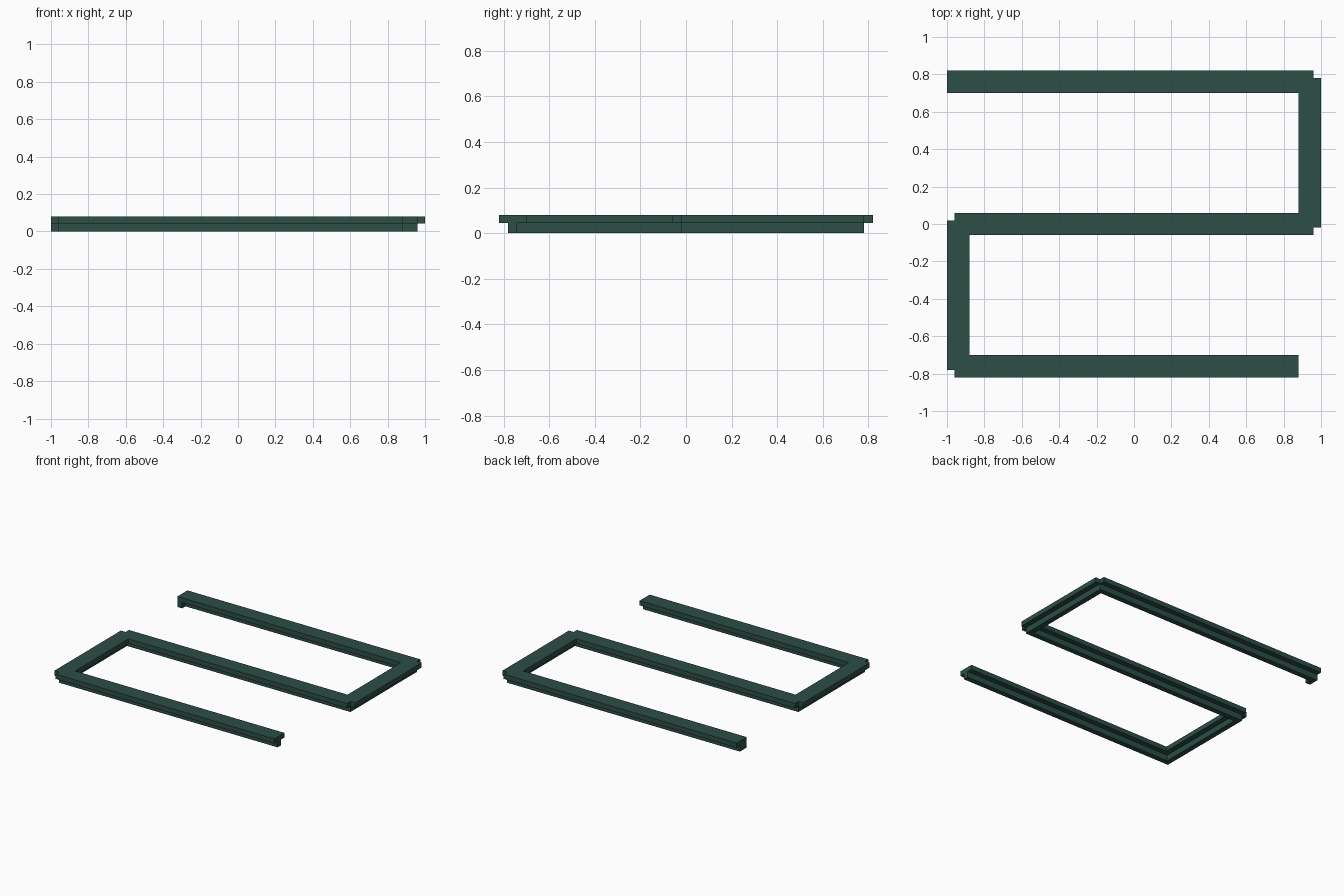
import bpy
import bmesh

if "Cube" in bpy.data.objects:
    bpy.data.objects.remove(bpy.data.objects["Cube"])

# One dark green finish
green = bpy.data.materials.new("dark_green")
green.diffuse_color = (0.026, 0.074, 0.061, 1)
green.use_nodes = True
green.node_tree.nodes["Principled BSDF"].inputs["Base Color"].default_value = green.diffuse_color

W, S, STEP, TOP = 0.06, 0.02, 0.044, 0.08   # flange half width, stem half width, heights
T_PROFILE = [(-S, 0), (S, 0), (S, STEP), (W, STEP),
             (W, TOP), (-W, TOP), (-W, STEP), (-S, STEP)]
STUB_PROFILE = [(-W, 0), (S, 0), (S, STEP), (-W, STEP)]


def bar(name, axis, start, end, centre, profile=T_PROFILE):
    """Extrude a cross-section along x or y."""
    bm = bmesh.new()

    def point(along, across, z):
        return (along, centre + across, z) if axis == "x" else (centre + across, along, z)

    face = bm.faces.new([bm.verts.new(point(start, a, z)) for a, z in profile])
    extruded = bmesh.ops.extrude_face_region(bm, geom=[face])["geom"]
    d = end - start
    bmesh.ops.translate(bm, vec=(d, 0, 0) if axis == "x" else (0, d, 0),
                        verts=[v for v in extruded if isinstance(v, bmesh.types.BMVert)])
    bmesh.ops.recalc_face_normals(bm, faces=bm.faces)
    mesh = bpy.data.meshes.new(name)
    bm.to_mesh(mesh)
    bm.free()
    mesh.materials.append(green)
    obj = bpy.data.objects.new(name, mesh)
    bpy.context.collection.objects.link(obj)
    return obj


# Long rails of the S shape
bar("back_rail", "x", -1.0, 0.96, 0.76)
bar("middle_rail", "x", -0.96, 0.96, 0.0)
bar("front_rail", "x", -0.96, 0.88, -0.76)

# Short connecting rails
bar("right_connector", "y", -0.02, 0.78, 0.94)
bar("left_connector", "y", -0.78, 0.02, -0.94)

# Small stem return at the free end of the back rail
bar("back_rail_end_stub", "x", -1.0, -0.96, 0.76, STUB_PROFILE)
